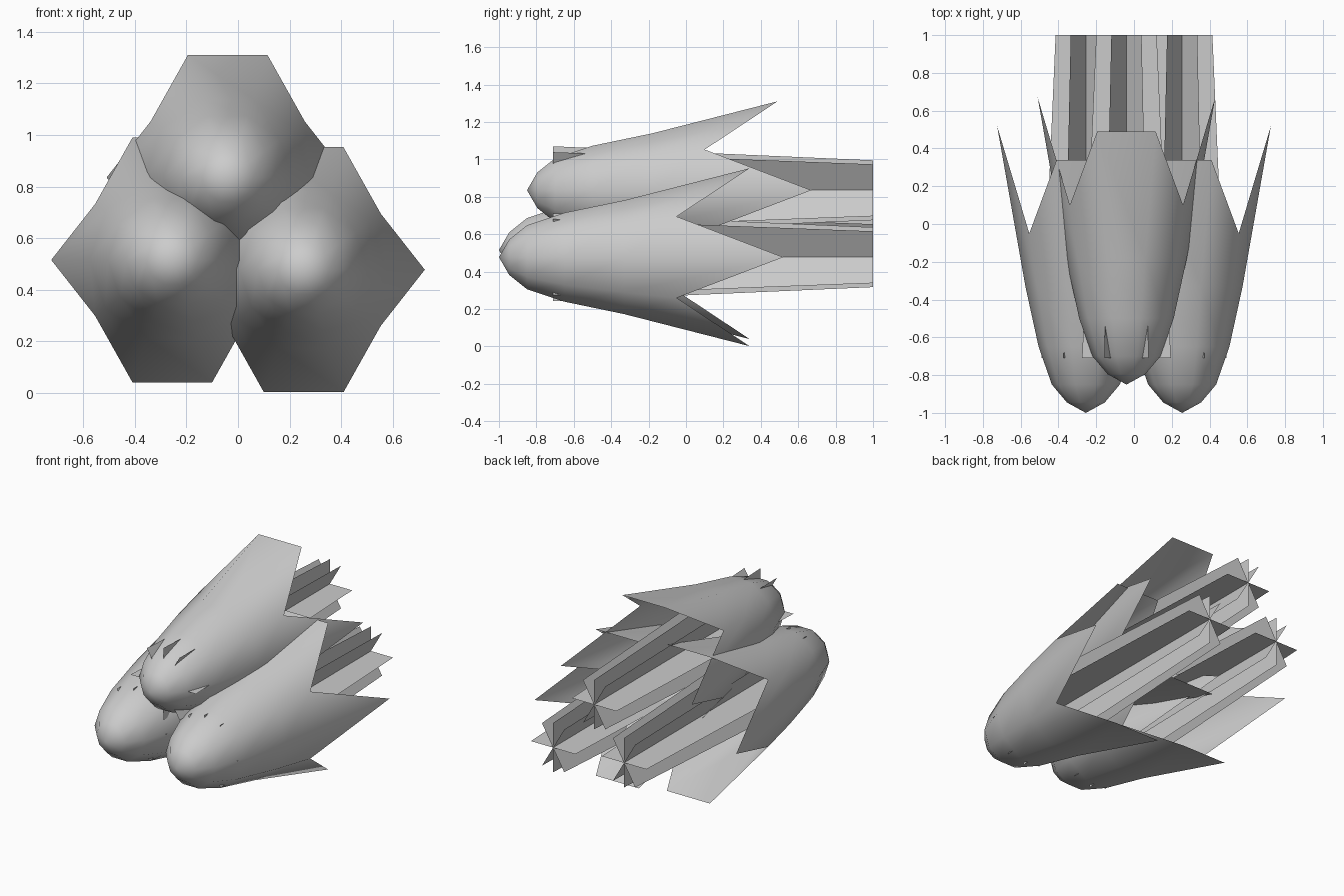
import bpy, bmesh, math

if "Cube" in bpy.data.objects:
    bpy.data.objects.remove(bpy.data.objects["Cube"])

grey = bpy.data.materials.new("light_grey")
grey.diffuse_color = (0.6, 0.6, 0.6, 1)
grey.use_nodes = True
grey.node_tree.nodes["Principled BSDF"].inputs["Base Color"].default_value = grey.diffuse_color

SIDES = 10
# nose rings: (y, radius)
RINGS = [(-0.945, 0.10), (-0.85, 0.18), (-0.65, 0.25), (-0.33, 0.32)]
# rear rim, repeating every half turn: side tip, notch, broad tip, broad tip, notch
RIM = [(0.52, 0.47), (-0.05, 0.37), (0.34, 0.5), (0.34, 0.5), (-0.05, 0.37)]
BLADE_ANGLES = [0, 60, 90, 120, 180, 240, 270, 300]


def finish(bm, name, smooth):
    mesh = bpy.data.meshes.new(name)
    bm.to_mesh(mesh)
    bm.free()
    mesh.materials.append(grey)
    for p in mesh.polygons:
        p.use_smooth = smooth
    obj = bpy.data.objects.new(name, mesh)
    bpy.context.collection.objects.link(obj)


def shell(name, cx, cy, cz):
    """Thin rounded nose flaring into a jagged open rim."""
    bm = bmesh.new()

    def vert(i, y, r):
        a = 2 * math.pi * i / SIDES
        return bm.verts.new((cx + r * math.cos(a), cy + y, cz + r * math.sin(a)))

    nose = bm.verts.new((cx, cy - 1, cz))
    loops = [[vert(i, y, r) for i in range(SIDES)] for y, r in RINGS]
    loops.append([vert(i, *RIM[i % 5]) for i in range(SIDES)])
    for i in range(SIDES):
        j = (i + 1) % SIDES
        bm.faces.new((nose, loops[0][i], loops[0][j]))
        for a, b in zip(loops, loops[1:]):
            bm.faces.new((a[i], b[i], b[j], a[j]))
    bmesh.ops.recalc_face_normals(bm, faces=bm.faces)
    finish(bm, name, True)


def blades(name, cx, cz):
    """Flat tapering fins radiating from a central axis."""
    bm = bmesh.new()
    front = bm.verts.new((cx, -0.71, cz))
    back = bm.verts.new((cx, 1.0, cz))
    for deg in BLADE_ANGLES:
        c, s = math.cos(math.radians(deg)), math.sin(math.radians(deg))
        f = bm.verts.new((cx + 0.235 * c, -0.71, cz + 0.235 * s))
        b = bm.verts.new((cx + 0.16 * c, 1.0, cz + 0.16 * s))
        bm.faces.new((front, f, b, back))
    finish(bm, name, False)


# three nested units: two below, one set back on top
for label, x, y, z in (("right", 0.255, 0, 0.477),
                       ("left", -0.255, 0, 0.515),
                       ("top", -0.04, 0.15, 0.835)):
    shell(label + "_shell", x, y, z)
    blades(label + "_blades", x, z)
